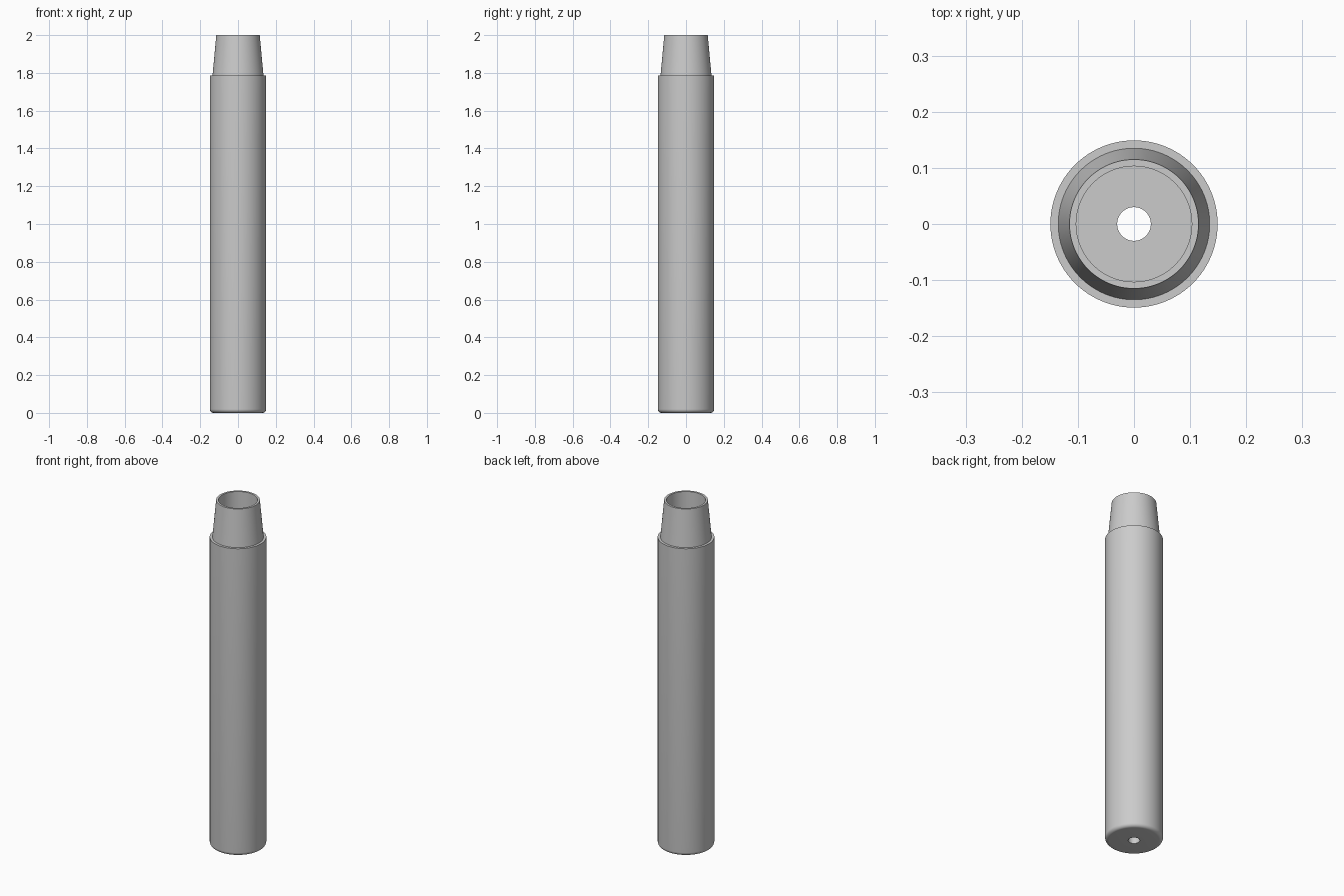
import bpy
import bmesh
import math

cube = bpy.data.objects.get("Cube")
if cube:
    bpy.data.objects.remove(cube, do_unlink=True)

SEGMENTS = 96
BODY_R, BODY_TOP, FILLET = 0.149, 1.785, 0.02
NECK_BASE_R, NECK_TOP_R, HEIGHT = 0.135, 0.115, 2.0
BORE_R, FLOOR, HOLE_R = 0.103, 0.04, 0.03

metal = bpy.data.materials.new("plain grey")
metal.use_nodes = True
grey = (0.6, 0.6, 0.6, 1)
metal.diffuse_color = grey
metal.node_tree.nodes["Principled BSDF"].inputs["Base Color"].default_value = grey


def lathe(name, profile):
    """Revolve a closed (radius, height) loop around the z axis."""
    bm = bmesh.new()
    rings = []
    for r, z in profile:
        angles = [math.tau * i / SEGMENTS for i in range(SEGMENTS)]
        rings.append([bm.verts.new((r * math.cos(a), r * math.sin(a), z)) for a in angles])
    for k, low in enumerate(rings):
        high = rings[(k + 1) % len(rings)]
        for i in range(SEGMENTS):
            j = (i + 1) % SEGMENTS
            bm.faces.new((low[i], low[j], high[j], high[i]))
    bmesh.ops.recalc_face_normals(bm, faces=bm.faces)
    mesh = bpy.data.meshes.new(name)
    bm.to_mesh(mesh)
    bm.free()
    mesh.materials.append(metal)
    obj = bpy.data.objects.new(name, mesh)
    bpy.context.collection.objects.link(obj)
    bpy.ops.object.select_all(action="DESELECT")
    obj.select_set(True)
    bpy.context.view_layer.objects.active = obj
    bpy.ops.object.shade_smooth_by_angle(angle=math.radians(30))
    return obj


# Rounded bottom edge
fillet = []
for i in range(9):
    a = math.pi / 2 * i / 8
    fillet.append((BODY_R - FILLET + FILLET * math.sin(a), FILLET - FILLET * math.cos(a)))

# Straight barrel, shoulder, tapered neck, then the bore and the drilled floor
lathe("hollow_tube", [(HOLE_R, 0)] + fillet + [
    (BODY_R, BODY_TOP),
    (NECK_BASE_R, BODY_TOP),
    (NECK_TOP_R, HEIGHT),
    (BORE_R, HEIGHT),
    (BORE_R, FLOOR),
    (HOLE_R, FLOOR),
])
